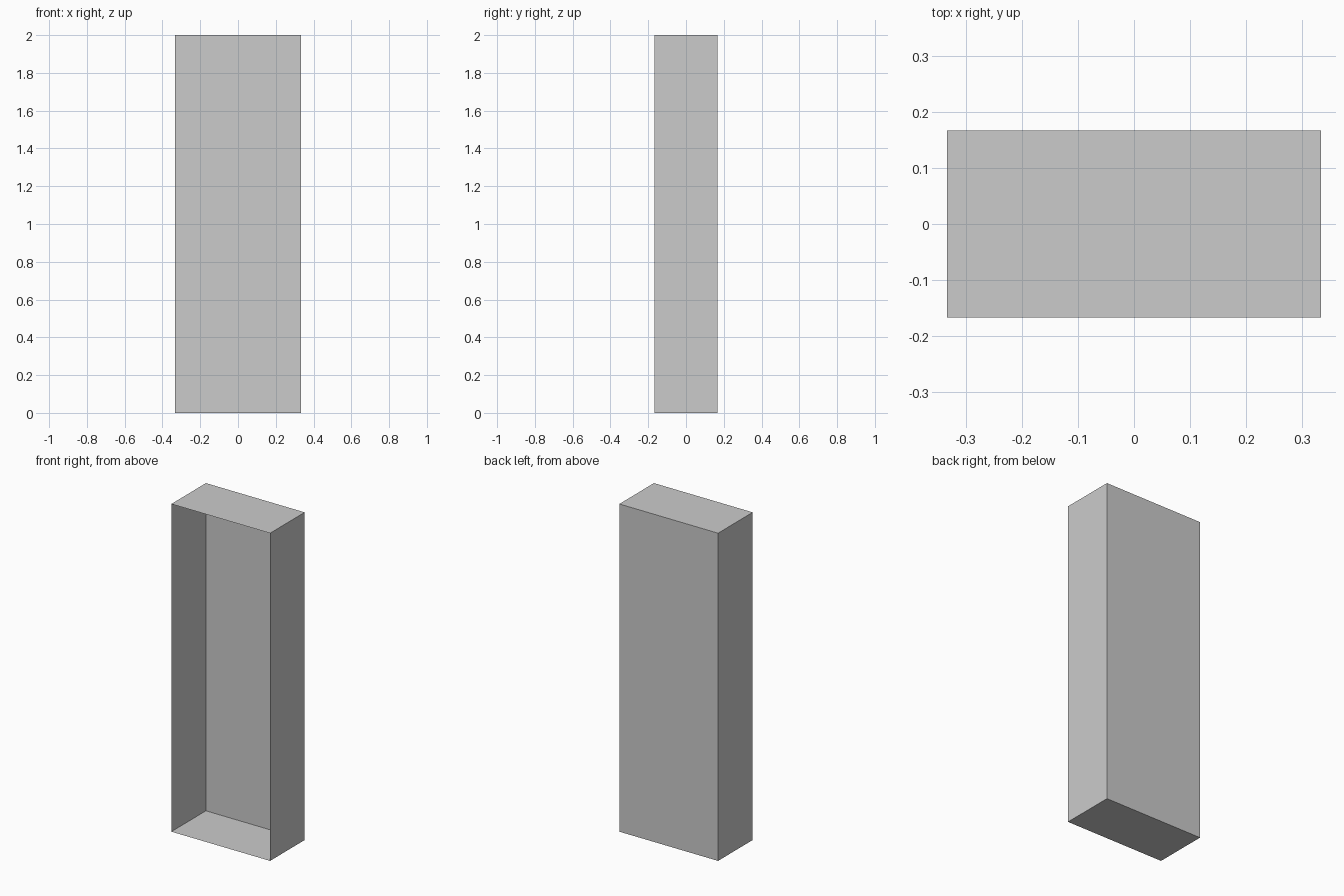
import bpy
import bmesh
from mathutils import Matrix

if "Cube" in bpy.data.objects:
    bpy.data.objects.remove(bpy.data.objects["Cube"])

WIDTH, DEPTH, HEIGHT = 2 / 3, 1 / 3, 2.0

# Thin-walled upright case
bm = bmesh.new()
bmesh.ops.create_cube(bm, size=1)
bmesh.ops.transform(
    bm,
    matrix=Matrix.Translation((0, 0, HEIGHT / 2)) @ Matrix.Diagonal((WIDTH, DEPTH, HEIGHT, 1)),
    verts=bm.verts,
)
bm.normal_update()

# Open front
front = [f for f in bm.faces if f.normal.y < -0.9]
bmesh.ops.delete(bm, geom=front, context='FACES_ONLY')

mesh = bpy.data.meshes.new("open_case")
bm.to_mesh(mesh)
bm.free()
case = bpy.data.objects.new("open_case", mesh)
bpy.context.collection.objects.link(case)
